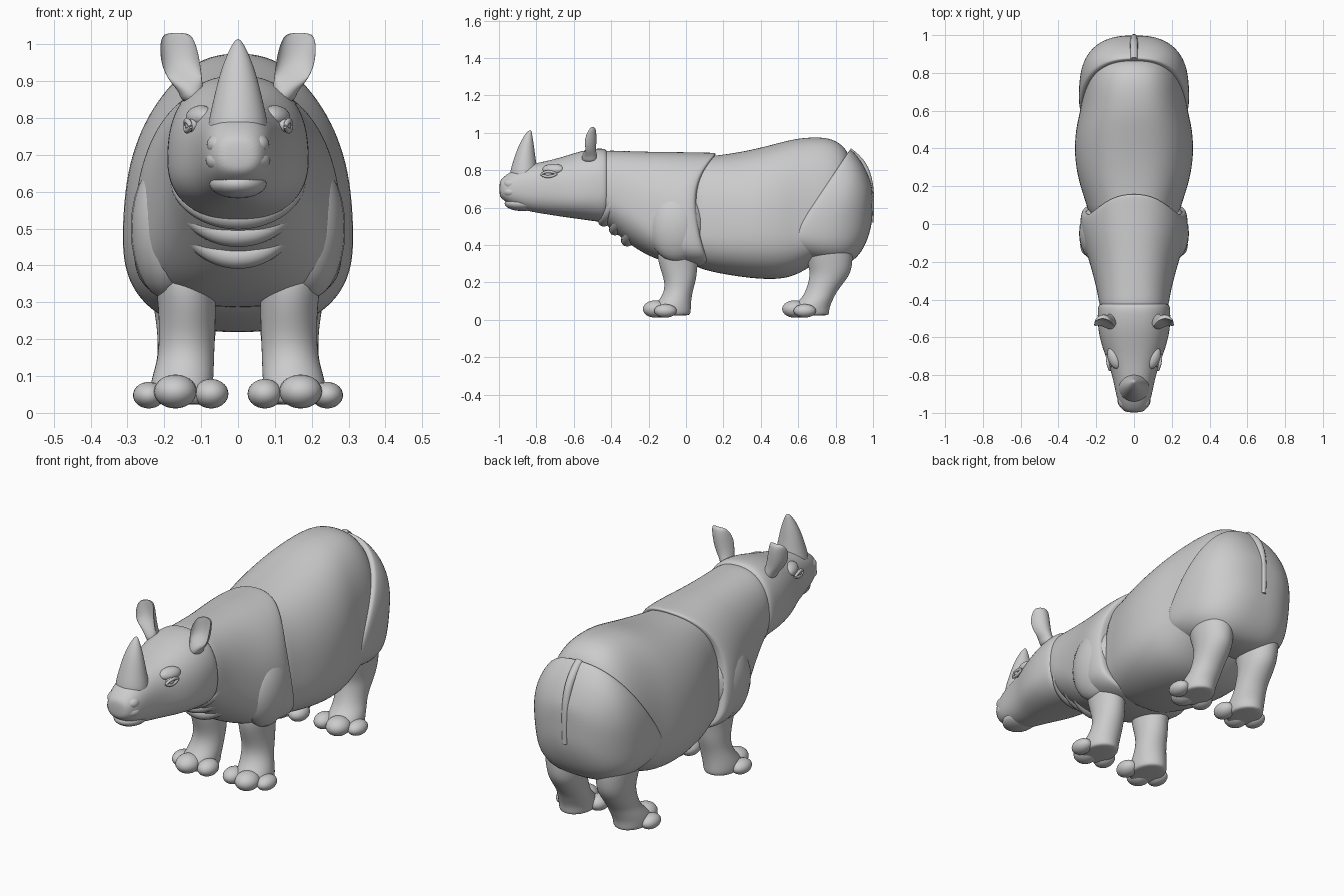
import bpy, bmesh, math
from mathutils import Vector

if "Cube" in bpy.data.objects:
    bpy.data.objects.remove(bpy.data.objects["Cube"])

hide = bpy.data.materials.new("grey hide")
hide.diffuse_color = (0.6, 0.6, 0.6, 1)
hide.use_nodes = True
hide.node_tree.nodes["Principled BSDF"].inputs["Base Color"].default_value = hide.diffuse_color
N = 28


def finish(ob, levels=2):
    ob.data.materials.clear()
    ob.data.materials.append(hide)
    for p in ob.data.polygons:
        p.use_smooth = True
    if levels:
        m = ob.modifiers.new("smooth", "SUBSURF")
        m.levels = m.render_levels = levels
    return ob


def power(v, e):
    return math.copysign(abs(v) ** e, v)


def loft(name, rings, warp=None, levels=2):
    """Skin a list of closed rings of points and cap both ends."""
    bm = bmesh.new()
    rows = [[bm.verts.new(warp(Vector(p)) if warp else p) for p in r] for r in rings]
    for a, b in zip(rows, rows[1:]):
        for i in range(len(a)):
            j = (i + 1) % len(a)
            bm.faces.new((a[i], a[j], b[j], b[i]))
    bm.faces.new(rows[0])
    bm.faces.new(rows[-1])
    bmesh.ops.recalc_face_normals(bm, faces=bm.faces)
    me = bpy.data.meshes.new(name)
    bm.to_mesh(me)
    bm.free()
    ob = bpy.data.objects.new(name, me)
    bpy.context.collection.objects.link(ob)
    return finish(ob, levels)


def body_ring(y, bottom, top, w, zw, e=0.85, low=None):
    """Upright egg-shaped section, widest at height zw; low is the underside's boxiness."""
    pts = []
    for i in range(N):
        t = 2 * math.pi * i / N
        k = e if math.sin(t) >= 0 or low is None else low
        s = power(math.sin(t), k)
        pts.append((w * power(math.cos(t), k), y,
                    zw + s * ((top - zw) if s > 0 else (zw - bottom))))
    return pts


def flat_ring(x, y, z, rx, ry, cup=1, n=16):
    """Level section; cup below 1 pushes the front half backwards."""
    pts = []
    for i in range(n):
        t = 2 * math.pi * i / n
        s = math.sin(t)
        pts.append((x + rx * math.cos(t), y + ry * s * (cup if s < 0 else 1), z))
    return pts


def ball(name, loc, radii, rot=(0, 0, 0)):
    bpy.ops.mesh.primitive_uv_sphere_add(segments=24, ring_count=14, radius=1,
                                         location=loc, rotation=rot, scale=radii)
    ob = bpy.context.object
    ob.name = name
    return finish(ob, 0)


def tube(name, pts, r):
    """Soft roll through points, given as (x, y, z, thickness)."""
    cu = bpy.data.curves.new(name, "CURVE")
    cu.dimensions = "3D"
    cu.bevel_depth = r
    cu.bevel_resolution = 3
    cu.use_fill_caps = True
    sp = cu.splines.new("NURBS")
    sp.points.add(len(pts) - 1)
    for p, (x, y, z, k) in zip(sp.points, pts):
        p.co = (x, y, z, 1)
        p.radius = k
    sp.use_endpoint_u = True
    sp.order_u = 4
    sp.resolution_u = 5
    ob = bpy.data.objects.new(name, cu)
    bpy.context.collection.objects.link(ob)
    bpy.ops.object.select_all(action="DESELECT")
    ob.select_set(True)
    bpy.context.view_layer.objects.active = ob
    bpy.ops.object.convert(target="MESH")
    return finish(bpy.context.object, 0)


# Barrel of the body
loft("barrel", [body_ring(*r, 0.47, 0.83) for r in (
    (0.0, .30, .87, .23), (.1, .265, .875, .25), (.2, .243, .885, .288),
    (.35, .22, .91, .319), (.5, .213, .95, .312), (.6, .24, .975, .285),
    (.72, .32, .982, .268), (.8, .38, .965, .25), (.86, .47, .915, .215),
    (.88, .55, .85, .15))])


# Shoulder armour with a curved rear edge
def shoulder_edge(p):
    u = min(1, max(0, (p.y + .3) / .35))
    d = p.z - .65
    p.y += u * (2 if d > 0 else .6) * d * d
    return p


loft("shoulder_armour", [body_ring(y, b, t, w, zw, 0.85, low) for y, b, t, w, zw, low in (
    (-.46, .54, .89, .165, .70, .9), (-.43, .51, .908, .185, .68, .9),
    (-.36, .45, .905, .195, .64, .9), (-.28, .385, .903, .215, .58, .9),
    (-.19, .325, .90, .242, .51, .8), (-.10, .295, .90, .272, .47, .7),
    (-.02, .285, .897, .288, .46, .65), (.03, .288, .897, .282, .46, .65),
    (.052, .295, .893, .268, .46, .65), (.05, .33, .86, .22, .47, .65))], shoulder_edge)


# Rump armour, its front edge leaning back towards the top
def rump_edge(p):
    u = (p.y - .6) / .4
    p.y += (1 - u) * .65 * max(0, p.z - .48)
    return p


loft("rump_armour", [body_ring(*r, 0.82, 0.72) for r in (
    (.60, .40, .85, .21, .50), (.583, .355, .908, .277, .49), (.60, .325, .912, .293, .49),
    (.70, .30, .895, .295, .49), (.80, .288, .865, .284, .50), (.88, .30, .83, .25, .52),
    (.94, .36, .785, .20, .56), (.98, .45, .735, .135, .60), (.998, .54, .69, .06, .62))],
    rump_edge)

# Tail lying against the rump
tube("tail", [(0, .87, .90, 1), (0, .94, .85, 1), (0, .982, .76, .9),
              (0, .992, .66, .8), (0, .99, .52, .6)], .022)

# Head
loft("head", [body_ring(*r) for r in (
    (-.998, .665, .735, .035, .70), (-.985, .645, .757, .065, .70), (-.93, .61, .80, .09, .70),
    (-.85, .58, .83, .105, .70), (-.75, .565, .848, .13, .69), (-.66, .55, .872, .168, .68),
    (-.56, .537, .905, .192, .68), (-.48, .525, .918, .194, .69), (-.43, .52, .918, .192, .69),
    (-.41, .55, .89, .17, .69))])
ball("lower_lip", (0, -.875, .622), (.078, .095, .04))
ball("upper_lip", (0, -.935, .685), (.088, .06, .042))

# Horn
loft("horn", [flat_ring(*r) for r in (
    (0, -.865, .74, .09, .085), (0, -.866, .80, .08, .075), (0, -.863, .85, .068, .062),
    (0, -.858, .90, .056, .05), (0, -.851, .95, .04, .036), (0, -.842, .99, .022, .02),
    (0, -.833, 1.015, .006, .006))])

# Hanging skin folds under the neck
for i, (y, z, w) in enumerate(((-.44, .53, .178), (-.38, .482, .182), (-.315, .422, .19))):
    pts = []
    for k in range(13):
        a = math.pi * k / 12
        s = math.sin(a)
        pts.append((w * math.cos(a), y + .06 * (1 - s), .66 - (.66 - z) * s, .3 + .7 * s))
    tube(f"neck_fold_{i + 1}", pts, .034)

for side, s in (("right", 1), ("left", -1)):
    # Ears, cupped towards the front
    loft(f"{side}_ear", [flat_ring(s * x, *r) for x, *r in (
        (.12, -.515, .84, .034, .04, 1), (.126, -.52, .87, .033, .045, .9),
        (.142, -.535, .90, .046, .055, .2), (.154, -.548, .94, .054, .07, -.5),
        (.16, -.545, .98, .053, .068, -.6), (.165, -.525, 1.015, .046, .045, -.5),
        (.166, -.508, 1.032, .032, .02, -.3))])

    # Eyes with lids, brows and nostrils
    ball(f"{side}_eye", (s * .124, -.735, .78), (.02, .022, .018))
    for lid, dz in (("upper", .017), ("lower", -.018)):
        tube(f"{side}_{lid}_eyelid", [(s * .128, -.775, .777, .6), (s * .136, -.75, .78 + dz, 1),
                                      (s * .142, -.725, .78 + dz, 1),
                                      (s * .142, -.69, .78, .6)], .009)
    ball(f"{side}_brow", (s * .105, -.71, .805), (.034, .06, .028), (0, s * .5, -s * .35))
    ball(f"{side}_nostril", (s * .053, -.935, .728), (.032, .04, .03))

    # Muscle bulge on the upper foreleg
    ball(f"{side}_shoulder_muscle", (s * .195, -.05, .50), (.096, .15, .19))

    # Creases across the rump
    for k, z in enumerate((.67, .57)):
        tube(f"{side}_rump_crease_{k + 1}",
             [(s * .03, .985, z - .01, .5), (s * .08, .982, z, 1),
              (s * .14, .965, z, 1), (s * .2, .925, z - .03, .5)], .016)

    # Legs
    loft(f"{side}_front_leg", [flat_ring(s * x, *r) for x, *r in (
        (.155, -.08, .022, .07, .09), (.155, -.08, .03, .085, .108),
        (.155, -.08, .065, .088, .108), (.147, -.055, .11, .083, .085),
        (.14, -.038, .16, .077, .077), (.138, -.03, .22, .078, .088),
        (.138, -.045, .31, .08, .11), (.15, -.04, .42, .09, .12))])
    loft(f"{side}_hind_leg", [flat_ring(s * x, *r) for x, *r in (
        (.155, .665, .022, .07, .09), (.155, .66, .03, .085, .108),
        (.155, .66, .065, .088, .108), (.148, .70, .11, .083, .088),
        (.142, .722, .15, .077, .085), (.14, .755, .21, .08, .10),
        (.14, .775, .26, .086, .113), (.145, .765, .34, .095, .13),
        (.15, .76, .45, .1, .13))])

    # Three toes on each foot
    for leg, dy in (("front", 0), ("hind", .745)):
        for name, x, y, rx, ry, h in (("inner", .073, -.14, .047, .06, .04),
                                      ("middle", .17, -.165, .058, .066, .046),
                                      ("outer", .242, -.11, .043, .06, .036)):
            ball(f"{side}_{leg}_{name}_toe", (s * x, y + dy, .012 + h), (rx, ry, h))
